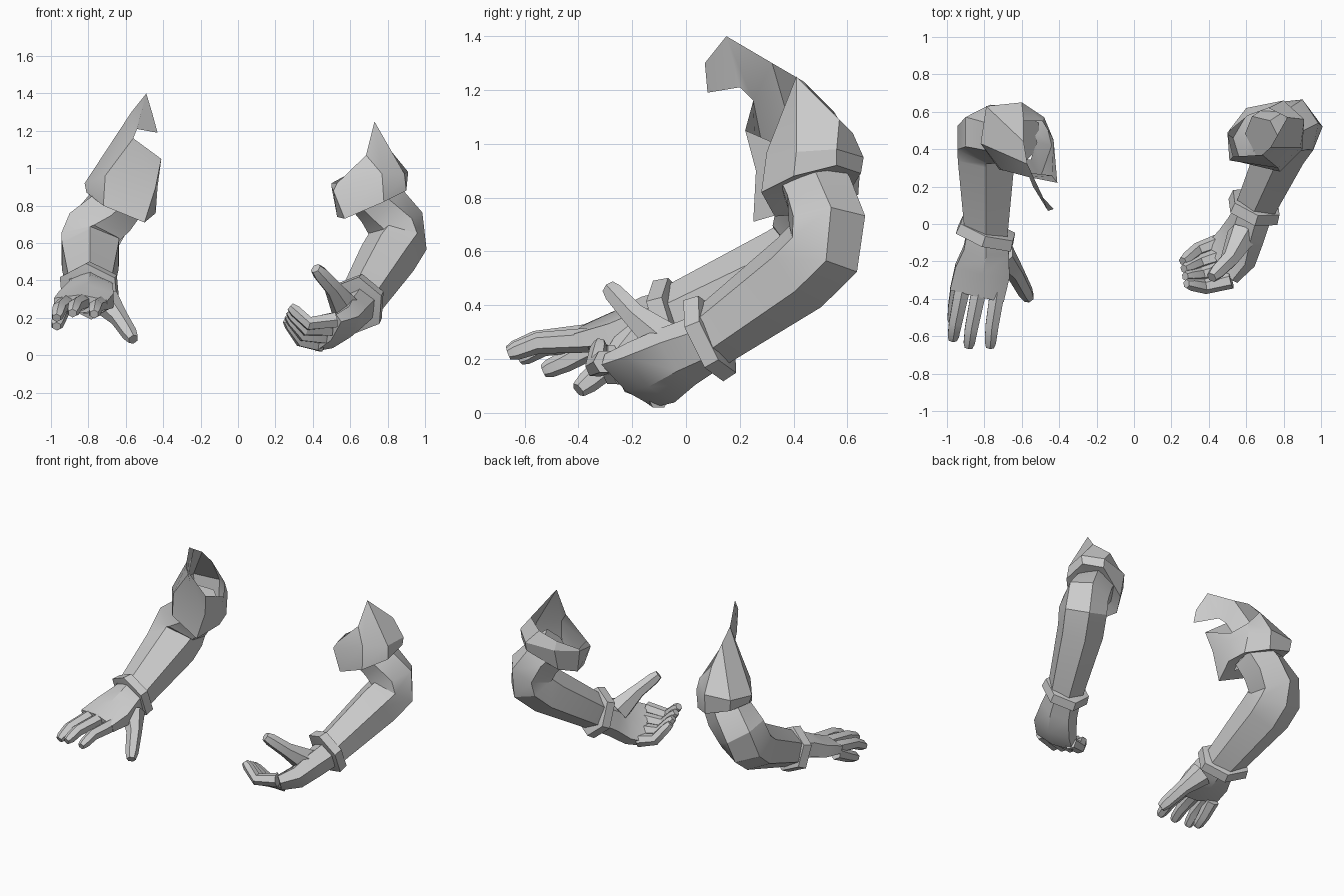
import bpy, bmesh, math
from mathutils import Vector

cube = bpy.data.objects.get("Cube")
if cube:
    bpy.data.objects.remove(cube, do_unlink=True)

GREY = (0.6, 0.6, 0.6, 1)
mat = bpy.data.materials.new("plain grey")
mat.use_nodes = True
mat.diffuse_color = GREY
bsdf = next(n for n in mat.node_tree.nodes if n.type == "BSDF_PRINCIPLED")
bsdf.inputs["Base Color"].default_value = GREY


def finish(name, bm):
    bmesh.ops.recalc_face_normals(bm, faces=bm.faces)
    mesh = bpy.data.meshes.new(name)
    bm.to_mesh(mesh)
    bm.free()
    mesh.materials.append(mat)
    obj = bpy.data.objects.new(name, mesh)
    bpy.context.collection.objects.link(obj)
    bpy.ops.object.select_all(action="DESELECT")
    obj.select_set(True)
    bpy.context.view_layer.objects.active = obj
    bpy.ops.object.shade_smooth_by_angle(angle=math.radians(30))


def bridge(bm, rings):
    for a, b in zip(rings, rings[1:]):
        for i in range(len(a)):
            j = (i + 1) % len(a)
            bm.faces.new((a[i], a[j], b[j], b[i]))


def loft(name, path, radii, side, sides=6):
    """Capped tube along a path; radii are (across side, through thickness)."""
    pts = [Vector(p) for p in path]
    bm = bmesh.new()
    rings = []
    for i, p in enumerate(pts):
        t = (pts[min(i + 1, len(pts) - 1)] - pts[max(i - 1, 0)]).normalized()
        u = Vector(side)
        u = (u - t * u.dot(t)).normalized()
        v = t.cross(u)
        ring = []
        for k in range(sides):
            ang = math.tau * (k + 0.5) / sides
            ring.append(bm.verts.new(p + u * radii[i][0] * math.cos(ang) + v * radii[i][1] * math.sin(ang)))
        rings.append(ring)
    bridge(bm, rings)
    bm.faces.new(rings[0][::-1])
    bm.faces.new(rings[-1])
    finish(name, bm)


def digit(name, path, side, r=0.04, root=1.15):
    radii = [(r * s, r * s) for s in (root, 1.0, 0.85, 0.6)]
    a, b, c = (Vector(p) for p in path)
    loft(name, [a, b, b.lerp(c, 0.75), c], radii, side)


def sleeve(name, lip, band, top, flap=()):
    """Open shoulder sleeve with a turned-in lip and an optional torn flap."""
    bm = bmesh.new()
    centre = sum((Vector(p) for p in lip), Vector()) / len(lip)
    inner = [Vector(p).lerp(centre, 0.45) + Vector((0, 0, 0.02)) for p in lip]
    rings = [[bm.verts.new(p) for p in ring] for ring in (inner, lip, band, top)]
    bridge(bm, rings)
    if flap:
        a, b, c, d = (bm.verts.new(p) for p in flap)
        first, last = rings[-1][0], rings[-1][-1]
        bm.faces.new((last, first, a, d))
        bm.faces.new((d, a, b, c))
    finish(name, bm)


def cuff(name, centre, axis, side, a, b):
    c, d = Vector(centre), Vector(axis).normalized()
    path = [c - d * 0.035, c - d * 0.03, c + d * 0.03, c + d * 0.035]
    loft(name, path, [(a * s, b * s) for s in (0.75, 1, 1.05, 0.75)], side)


# Sleeves: rings run outer-front, outer-back, back, inner-back, inner, front-inner, front
sleeve("left_sleeve",
       [(.90, .40, .88), (.90, .56, .92), (.80, .65, .89), (.60, .58, .78),
        (.53, .46, .74), (.57, .33, .73), (.78, .28, .82)],
       [(.89, .41, .97), (.91, .56, .98), (.80, .66, .95), (.60, .62, .93),
        (.50, .48, .90), (.51, .34, .88), (.77, .30, .97)],
       [(.73, .41, 1.25), (.82, .57, 1.09), (.72, .62, 1.04), (.61, .58, .98),
        (.50, .49, .92), (.53, .36, .92), (.685, .37, 1.07)])
sleeve("right_sleeve",
       [(-.81, .45, .87), (-.78, .62, .87), (-.60, .64, .81), (-.47, .54, .78),
        (-.44, .42, .76), (-.50, .25, .71), (-.72, .29, .80)],
       [(-.82, .43, .92), (-.79, .63, .95), (-.60, .65, .95), (-.48, .57, .92),
        (-.43, .44, .90), (-.44, .26, .90), (-.71, .29, .96)],
       [(-.57, .32, 1.30), (-.59, .44, 1.23), (-.59, .55, 1.12), (-.49, .55, 1.0),
        (-.43, .45, .95), (-.41, .22, 1.05), (-.56, .25, 1.16)],
       flap=[(-.49, .15, 1.40), (-.46, .07, 1.30), (-.43, .08, 1.19), (-.54, .20, 1.21)])

# Arms, bent at the elbow
loft("left_arm", [(.69, .46, .88), (.77, .50, .80), (.845, .525, .70), (.855, .51, .61), (.80, .42, .52), (.65, .09, .28)],
     [(.13, .13), (.14, .14), (.155, .155), (.16, .16), (.155, .155), (.12, .12)], (1, -.4, 0))
loft("right_arm", [(-.60, .45, .86), (-.68, .48, .77), (-.77, .48, .67), (-.79, .45, .59), (-.79, .37, .53), (-.79, -.05, .35)],
     [(.14, .14), (.16, .15), (.175, .16), (.18, .16), (.175, .16), (.13, .12)], (1, 0, 0))

# Wrist cuffs
cuff("left_cuff", (.645, .09, .28), (-.3, -.85, -.4), (.8, -.3, -.2), .145, .16)
cuff("right_cuff", (-.79, -.05, .35), (-.3, -.9, -.3), (1, -.3, 0), .17, .15)

# Left hand: cupped, fingers curling inwards
EDGE = Vector((.1, -.22, .14))
loft("left_palm", [(.65, .09, .27), (.60, -.03, .21), (.55, -.13, .15), (.47, -.21, .12)],
     [(.11, .10), (.135, .09), (.165, .075), (.165, .05)], EDGE)
for i, name in enumerate(("index", "middle", "ring", "little")):
    f = i / 3
    ends = [((.52, -.30, .19), (.45, -.10, .06)),
            ((.38, -.335, .17), (.34, -.14, .08)),
            ((.28, -.32, .26), (.26, -.20, .19))]
    digit("left_" + name + "_finger", [Vector(a).lerp(Vector(b), f) for a, b in ends], EDGE)
digit("left_thumb", [(.58, -.06, .25), (.51, -.19, .36), (.415, -.285, .465)], (1, 0, 1), .05, 1.7)

# Right hand: palm down, fingers reaching forwards
loft("right_palm", [(-.79, -.05, .36), (-.79, -.14, .34), (-.81, -.25, .30), (-.84, -.38, .275)],
     [(.12, .10), (.14, .095), (.17, .08), (.17, .05)], (1, 0, 0))
FINGERS = {
    "index": [(-.73, -.36, .27), (-.76, -.55, .26), (-.77, -.66, .22)],
    "middle": [(-.83, -.36, .285), (-.87, -.56, .265), (-.885, -.66, .225)],
    "ring": [(-.92, -.36, .275), (-.955, -.53, .25), (-.97, -.62, .20)],
    "little": [(-.94, -.34, .25), (-.96, -.45, .19), (-.97, -.53, .155)],
}
for name, path in FINGERS.items():
    digit("right_" + name + "_finger", path, (1, 0, 0))
digit("right_thumb", [(-.71, -.17, .29), (-.635, -.26, .20), (-.56, -.40, .085)], (1, 0, 0), .05, 1.6)
